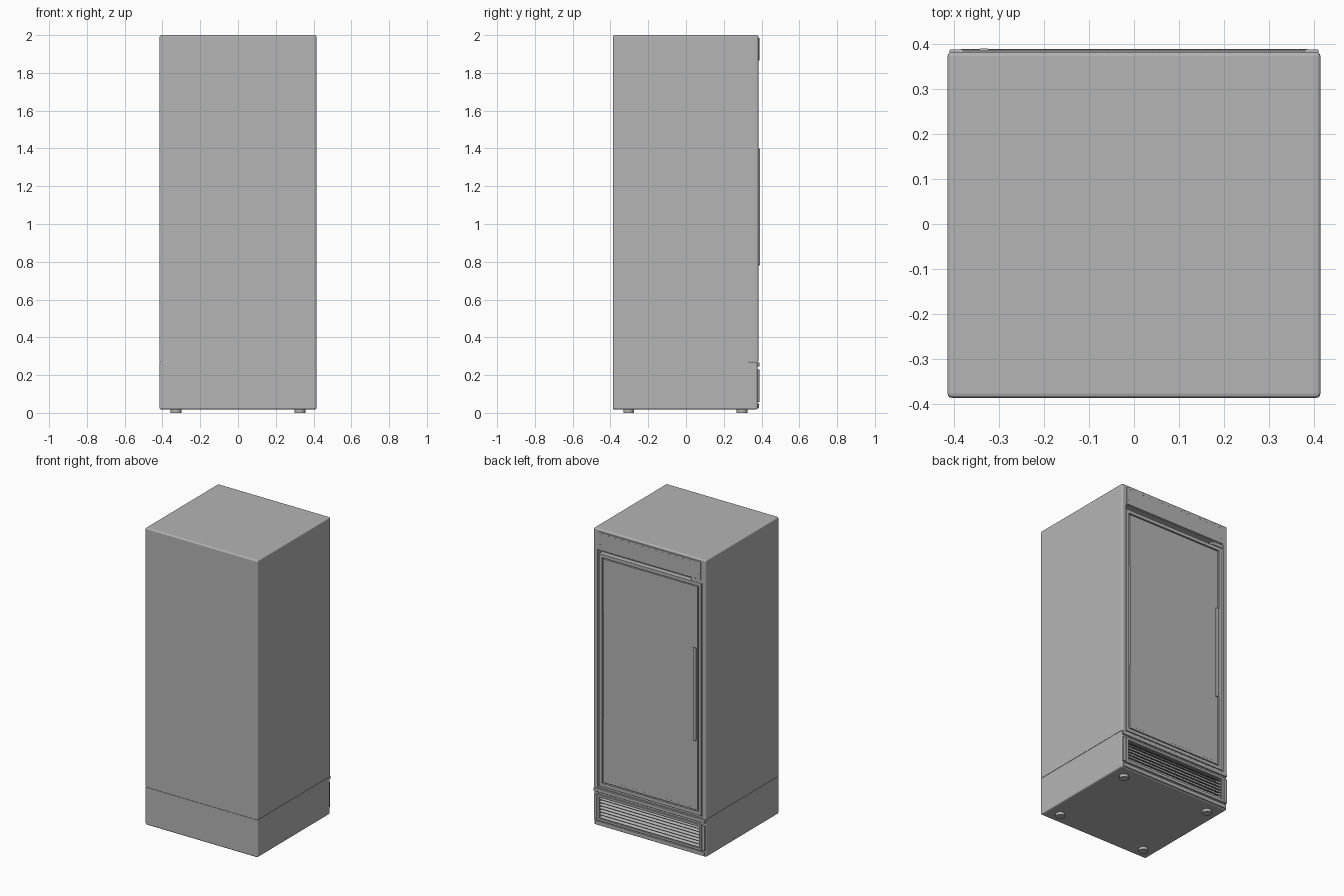
import bpy, bmesh, math
from mathutils import Matrix

if "Cube" in bpy.data.objects:
    bpy.data.objects.remove(bpy.data.objects["Cube"])

steel = bpy.data.materials.new("grey_steel")
steel.diffuse_color = (0.46, 0.46, 0.46, 1)
steel.use_nodes = True
steel.node_tree.nodes["Principled BSDF"].inputs["Base Color"].default_value = steel.diffuse_color


def finish(bm, name):
    bmesh.ops.recalc_face_normals(bm, faces=bm.faces)
    me = bpy.data.meshes.new(name)
    bm.to_mesh(me)
    bm.free()
    me.materials.append(steel)
    ob = bpy.data.objects.new(name, me)
    bpy.context.collection.objects.link(ob)
    return ob


def add_box(bm, lo, hi, tilt=0.0):
    size = [b - a for a, b in zip(lo, hi)]
    mid = [(a + b) / 2 for a, b in zip(lo, hi)]
    m = (Matrix.Translation(mid) @ Matrix.Rotation(tilt, 4, 'X')
         @ Matrix.Diagonal((*size, 1)))
    return bmesh.ops.create_cube(bm, size=1, matrix=m)


def box(name, lo, hi, bevel=0.0, keep_z=None):
    """Box with rounded edges; edges lying in the plane keep_z stay sharp."""
    bm = bmesh.new()
    add_box(bm, lo, hi)
    if bevel:
        edges = [e for e in bm.edges if keep_z is None
                 or any(abs(v.co.z - keep_z) > 1e-4 for v in e.verts)]
        bmesh.ops.bevel(bm, geom=edges, offset=bevel, segments=3,
                        profile=0.5, affect='EDGES')
    return finish(bm, name)


def frame(name, x, z0, z1, y0, y1, w):
    """Rectangular frame in the x-z plane, built from four bars."""
    bm = bmesh.new()
    add_box(bm, (-x, y0, z0), (x, y1, z0 + w))
    add_box(bm, (-x, y0, z1 - w), (x, y1, z1))
    for s in (-1, 1):
        a, b = sorted((s * x, s * (x - w)))
        add_box(bm, (a, y0, z0 + w), (b, y1, z1 - w))
    return finish(bm, name)


def cylinder(bm, pos, r, depth, axis='Z', sides=16):
    rot = Matrix.Rotation(math.pi / 2, 4, 'X') if axis == 'Y' else Matrix()
    bmesh.ops.create_cone(bm, cap_ends=True, segments=sides, radius1=r, radius2=r,
                          depth=depth, matrix=Matrix.Translation(pos) @ rot)


def cut(ob, name, lo, hi):
    cutter = box(name, lo, hi)
    cutter.hide_render = True
    cutter.hide_viewport = True
    mod = ob.modifiers.new("opening", 'BOOLEAN')
    mod.operation = 'DIFFERENCE'
    mod.solver = 'EXACT'
    mod.object = cutter


# Cabinet: upper case and base with a fine seam between them
SEAM = 0.27
case = box("upper_case", (-0.415, -0.387, SEAM + 0.001), (0.415, 0.383, 2.0), 0.009, SEAM + 0.001)
cut(case, "door_opening_cutter", (-0.385, 0.345, SEAM + 0.008), (0.385, 0.5, 1.86))
base = box("base", (-0.415, -0.387, 0.018), (0.415, 0.379, SEAM - 0.001), 0.009, SEAM - 0.001)
cut(base, "grille_opening_cutter", (-0.365, 0.335, 0.065), (0.365, 0.5, 0.225))
box("seam_core", (-0.412, -0.384, SEAM - 0.01), (0.412, 0.33, SEAM + 0.006))

# Header panel with a row of small rivets
box("header_panel", (-0.38, 0.378, 1.865), (0.38, 0.388, 1.985), 0.002)
bm = bmesh.new()
for i in range(15):
    cylinder(bm, (-0.35 + i * 0.05, 0.3885, 1.972), 0.003, 0.003, 'Y', 8)
for s in (-1, 1):
    cylinder(bm, (s * 0.365, 0.3885, 1.90), 0.004, 0.003, 'Y', 8)
finish(bm, "header_rivets")
box("hinge_cover", (-0.384, 0.346, 1.838), (-0.305, 0.382, 1.859))

# Door: backing slab, raised rim, and centre panel with a groove between
box("door_slab", (-0.378, 0.344, 0.285), (0.378, 0.366, 1.835))
frame("door_rim", 0.378, 0.285, 1.835, 0.365, 0.379, 0.022)
box("door_panel", (-0.350, 0.365, 0.313), (0.350, 0.378, 1.807), 0.002)
box("door_edge_strip", (0.345, 0.376, 0.75), (0.349, 0.381, 1.45))
bm = bmesh.new()
for i in range(24):
    cylinder(bm, (-0.322 + i * 0.028, 0.378, 0.33), 0.0025, 0.002, 'Y', 8)
finish(bm, "door_lower_studs")

# Door handle: slim bar on two standoffs
box("handle_bar", (-0.345, 0.381, 0.78), (-0.323, 0.391, 1.40), 0.004)
for z in (0.81, 1.37):
    box("handle_standoff", (-0.341, 0.375, z - 0.012), (-0.327, 0.385, z + 0.012))

# Ventilation grille: rails, surround and slanted louvres
box("grille_top_rail", (-0.411, 0.372, 0.245), (0.411, 0.389, 0.268), 0.003)
box("grille_bottom_rail", (-0.405, 0.372, 0.024), (0.405, 0.386, 0.05), 0.003)
frame("grille_surround", 0.385, 0.058, 0.23, 0.374, 0.390, 0.014)
for s in (-1, 1):
    a, b = sorted((s * 0.387, s * 0.410))
    box("grille_end_post", (a, 0.374, 0.06), (b, 0.389, 0.228), 0.003)
bm = bmesh.new()
for i in range(7):
    z = 0.083 + i * 0.0205
    add_box(bm, (-0.37, 0.358, z - 0.002), (0.37, 0.388, z + 0.002), math.radians(-25))
finish(bm, "grille_louvres")

# Four round feet
for x in (-0.328, 0.328):
    for y in (-0.303, 0.297):
        bm = bmesh.new()
        cylinder(bm, (x, y, 0.012), 0.029, 0.024, sides=24)
        foot = finish(bm, "foot")
        for p in foot.data.polygons:
            p.use_smooth = abs(p.normal.z) < 0.5
